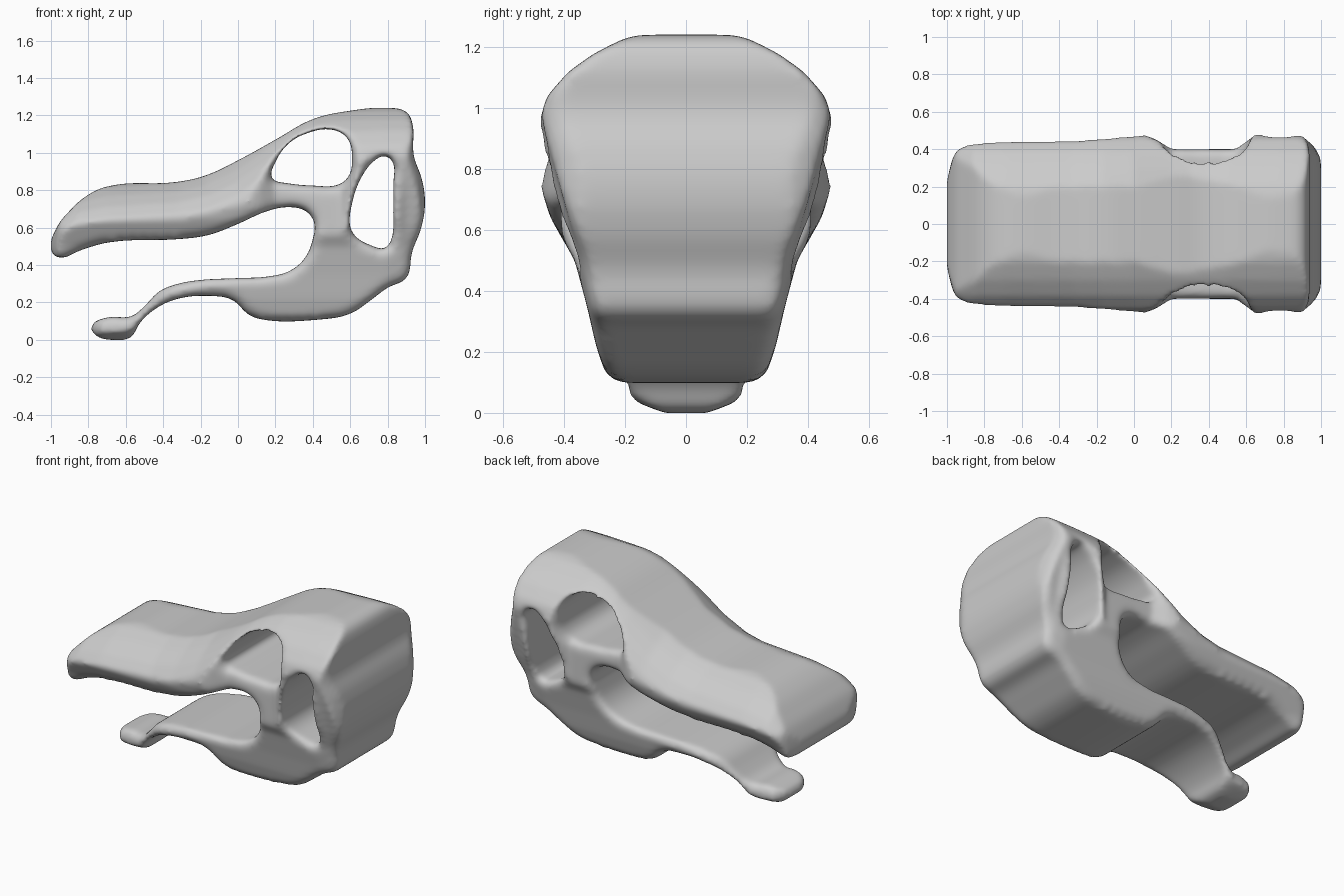
import bpy
from mathutils import kdtree

if "Cube" in bpy.data.objects:
    bpy.data.objects.remove(bpy.data.objects["Cube"])

# Side profile (x, z) of the skull with open jaws
OUTLINE = [(-.965, .44), (-.84, .48), (-.7, .52), (-.3, .54), (-.16, .56), (0, .62), (.16, .69),
           (.28, .71), (.37, .685), (.41, .62), (.4, .54), (.36, .44), (.28, .37), (.17, .34),
           (0, .33), (-.2, .32), (-.32, .3), (-.42, .26), (-.5, .18), (-.57, .125), (-.7, .12),
           (-.785, .07), (-.755, .02), (-.67, 0), (-.57, .015), (-.53, .085), (-.42, .18), (-.3, .225),
           (-.16, .235), (-.03, .215), (.05, .14), (.1, .115), (.45, .11), (.6, .14), (.72, .22),
           (.8, .28), (.9, .33), (.93, .47), (.98, .6), (1, .74), (.98, .87), (.94, .98),
           (.93, 1.17), (.9, 1.22), (.78, 1.24), (.6, 1.225), (.4, 1.18), (.2, 1.07), (0, .96),
           (-.17, .88), (-.32, .845), (-.7, .82), (-.81, .77), (-.9, .69), (-.97, .6), (-1, .48)]
EYE_HOLE = [(.18, .86), (.2, .95), (.27, 1.05), (.37, 1.105), (.5, 1.125), (.585, 1.08),
            (.61, .98), (.59, .87), (.54, .83), (.4, .825), (.25, .84)]
REAR_HOLE = [(.6, .6), (.61, .73), (.66, .87), (.73, .96), (.78, .985), (.825, .96), (.83, .83),
             (.83, .7), (.815, .52), (.79, .49), (.7, .51), (.63, .55)]

# Half-width rules: by height, by length, and by depth below the crown line
BY_Z = [(0, .1), (.04, .17), (.08, .22), (.13, .265), (.22, .295), (.35, .325), (.5, .365),
        (.64, .445), (.75, .48), (1.3, .48)]
BACK_Z = [(.3, .3), (.5, .34), (.62, .38), (.8, .43), (.97, .475), (1.3, .475)]
BY_X = [(-1, .26), (-.96, .39), (-.86, .445), (-.3, .445), (.05, .48), (.12, .45), (.2, .4),
        (.55, .4), (.64, .485), (.9, .48), (.97, .41), (1, .37)]
JAW_X = [(-.79, .1), (-.73, .16), (-.6, .18), (-.5, .23), (-.35, .29), (-.2, .31), (0, .5)]
CROWN = [(-1, .7), (-.86, .8), (-.7, .83), (-.32, .855), (-.17, .89), (0, .97), (.2, 1.11),
         (.3, 1.17), (.4, 1.21), (.5, 1.23), (.78, 1.24), (1, 1.24)]
DOME = [(0, .15), (.01, .2), (.06, .3), (.12, .385), (.2, .455), (.27, .48), (2, .5)]
RIM = .05


def interp(table, v):
    if v <= table[0][0]:
        return table[0][1]
    for (a, fa), (b, fb) in zip(table, table[1:]):
        if v <= b:
            return fa + (fb - fa) * (v - a) / (b - a)
    return table[-1][1]


def half_width(x, z, edge):
    body, back = interp(BY_Z, z), interp(BACK_Z, z)
    t = min(1, max(0, (x - .8) / .1))
    body = min(body + (back - body) * t, interp(BY_X, x))
    if z < .4:
        body = min(body, interp(JAW_X, x))
    # quarter-round rim near every edge of the profile
    k = max(0, 1 - edge / RIM)
    body -= RIM * (1 - (1 - k * k) ** .5)
    return min(body, interp(DOME, interp(CROWN, x) - z))


def evaluated_mesh(obj):
    bpy.context.view_layer.update()
    return bpy.data.meshes.new_from_object(
        obj.evaluated_get(bpy.context.evaluated_depsgraph_get()))


def add_remesh(obj, size):
    mod = obj.modifiers.new("remesh", 'REMESH')
    mod.mode = 'VOXEL'
    mod.voxel_size = size
    mod.use_smooth_shade = True


# Filled, smoothly curved profile with two openings, given thickness
curve = bpy.data.curves.new("skull_profile", 'CURVE')
curve.dimensions = '2D'
curve.fill_mode = 'BOTH'
curve.extrude = .5
curve.resolution_u = 6
for loop in (OUTLINE, EYE_HOLE, REAR_HOLE):
    spline = curve.splines.new('BEZIER')
    spline.bezier_points.add(len(loop) - 1)
    spline.use_cyclic_u = True
    for bp, (x, z) in zip(spline.bezier_points, loop):
        bp.co = (x, z, 0)
        bp.handle_left_type = bp.handle_right_type = 'AUTO'
profile = bpy.data.objects.new("skull_profile", curve)
bpy.context.collection.objects.link(profile)
slab = evaluated_mesh(profile)
bpy.data.objects.remove(profile)

# Lookup of the distance to the profile edges
tree = kdtree.KDTree(len(slab.vertices))
for i, v in enumerate(slab.vertices):
    tree.insert((v.co.x, v.co.y, 0), i)
tree.balance()

# Even mesh over the slab
skull = bpy.data.objects.new("skull", slab)
bpy.context.collection.objects.link(skull)
skull.modifiers.new("weld", 'WELD').merge_threshold = .0005
add_remesh(skull, .016)
mesh = evaluated_mesh(skull)
skull.modifiers.clear()
skull.data = mesh

# Sculpt the sides: curve coordinates become x, z and the thickness follows the width rules
for v in mesh.vertices:
    x, z, y = v.co
    edge = tree.find((x, z, 0))[2]
    v.co = (x, -y / .5 * half_width(x, z, edge), z)

# Even out the stretched faces and soften the rims
add_remesh(skull, .014)
smooth = skull.modifiers.new("soften", 'SMOOTH')
smooth.factor = .5
smooth.iterations = 12
